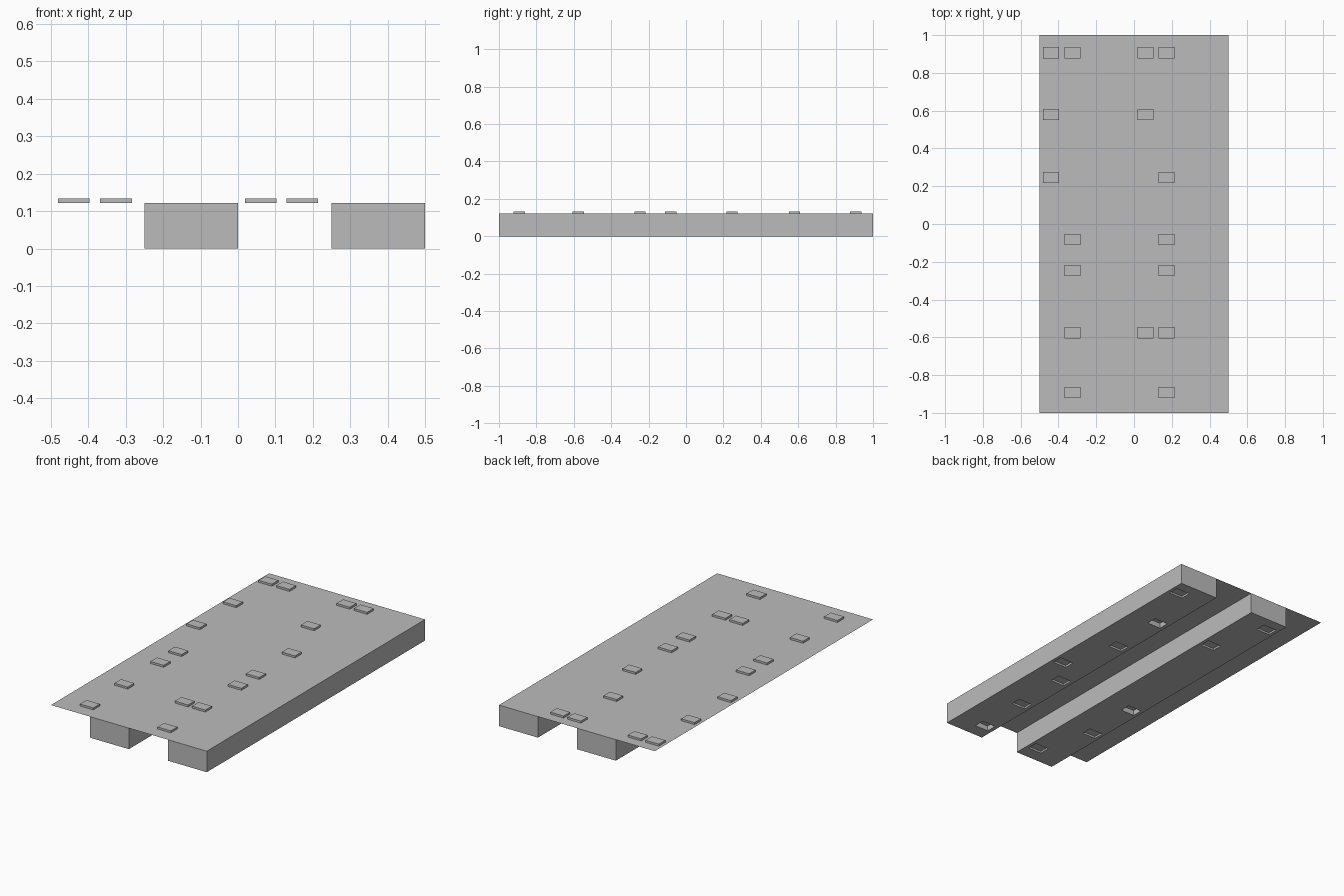
import bpy, bmesh
from mathutils import Matrix, Vector

if "Cube" in bpy.data.objects:
    bpy.data.objects.remove(bpy.data.objects["Cube"])

TOP = 0.122          # height of the deck surface

grey = bpy.data.materials.new("plain grey")
grey.diffuse_color = (0.5, 0.5, 0.5, 1)
grey.use_nodes = True
grey.node_tree.nodes["Principled BSDF"].inputs["Base Color"].default_value = grey.diffuse_color


def finish(name, bm):
    mesh = bpy.data.meshes.new(name)
    bm.to_mesh(mesh)
    bm.free()
    mesh.materials.append(grey)
    obj = bpy.data.objects.new(name, mesh)
    bpy.context.collection.objects.link(obj)
    return obj


def add_box(bm, x, y, z, sx, sy, sz):
    """Add a box centred on x, y, z."""
    m = Matrix.Translation(Vector((x, y, z))) @ Matrix.Diagonal((sx, sy, sz, 1))
    bmesh.ops.create_cube(bm, size=1, matrix=m)


# Thin deck strips bridging the open channels beside each beam
for name, x0, x1 in (("left_deck", -0.5, -0.25), ("middle_deck", 0.0, 0.25)):
    bm = bmesh.new()
    bm.faces.new([bm.verts.new(p) for p in
                  ((x0, -1, TOP), (x1, -1, TOP), (x1, 1, TOP), (x0, 1, TOP))])
    finish(name, bm)

# Beams with sockets sunk into the underside: x, y, depth
SHALLOW, DEEP = 0.011, 0.03
beams = {
    "left_beam": (-0.125, [(-0.187, 0.908, SHALLOW), (-0.064, 0.58, SHALLOW),
                           (-0.187, -0.247, DEEP), (-0.187, -0.577, SHALLOW),
                           (-0.064, -0.892, SHALLOW)]),
    "right_beam": (0.375, [(0.437, 0.908, SHALLOW), (0.317, 0.578, DEEP),
                           (0.317, 0.246, SHALLOW), (0.437, -0.084, SHALLOW),
                           (0.317, -0.245, SHALLOW), (0.317, -0.578, SHALLOW),
                           (0.317, -0.892, DEEP)]),
}
for name, (x, sockets) in beams.items():
    bm = bmesh.new()
    add_box(bm, x, 0, TOP / 2, 0.25, 2, TOP)
    beam = finish(name, bm)
    bm = bmesh.new()
    for sx, sy, depth in sockets:
        add_box(bm, sx, sy, 0, 0.088, 0.062, depth * 2)
    cutter = finish(name + "_socket_cutter", bm)
    mod = beam.modifiers.new("sockets", 'BOOLEAN')
    mod.operation = 'DIFFERENCE'
    mod.solver = 'EXACT'
    mod.object = cutter
    bpy.context.view_layer.objects.active = beam
    bpy.ops.object.modifier_apply(modifier=mod.name)
    bpy.data.objects.remove(cutter)

# Raised studs: each row lists which of the four columns are filled
columns = (-0.439, -0.326, 0.061, 0.172)
rows = {0.907: (0, 1, 2, 3), 0.58: (0, 2), 0.246: (0, 3), -0.082: (1, 3),
        -0.246: (1, 3), -0.576: (1, 2, 3), -0.892: (1, 3)}
bm = bmesh.new()
for y, filled in rows.items():
    for c in filled:
        add_box(bm, columns[c], y, TOP + 0.0058, 0.085, 0.06, 0.0116)
# open undersides, so the studs sit on the deck
bmesh.ops.delete(bm, geom=[f for f in bm.faces if f.normal.z < -0.5],
                 context='FACES_ONLY')
finish("studs", bm)
